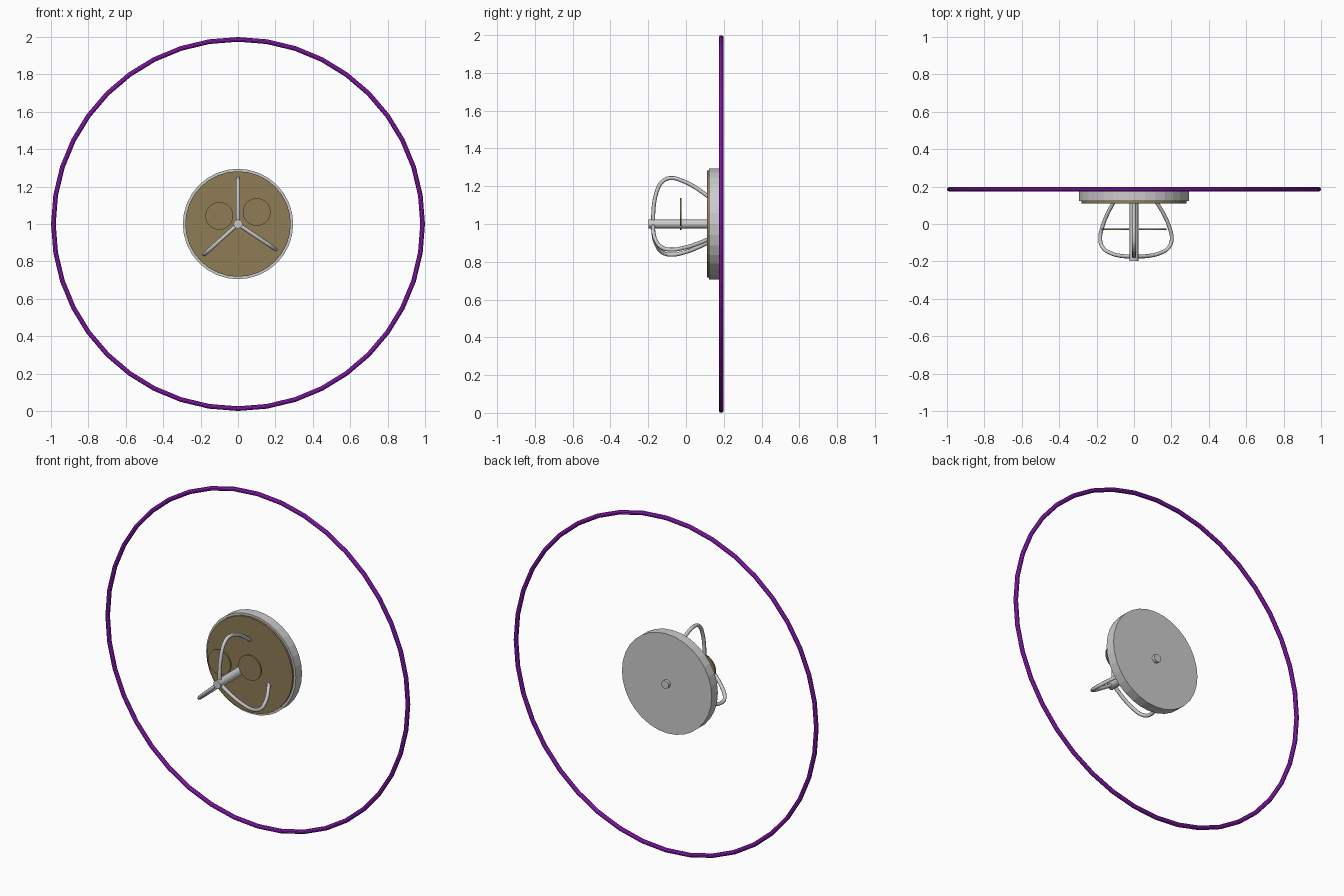
import bpy, math
from mathutils import Vector

if "Cube" in bpy.data.objects:
    bpy.data.objects.remove(bpy.data.objects["Cube"])


def material(name, rgb):
    m = bpy.data.materials.new(name)
    m.diffuse_color = (*rgb, 1)
    m.use_nodes = True
    m.node_tree.nodes["Principled BSDF"].inputs["Base Color"].default_value = m.diffuse_color
    return m


PURPLE = material("purple", (0.36, 0.015, 0.62))
BRONZE = material("bronze", (0.27, 0.20, 0.09))


def disc(name, radius, y0, y1, x=0.0, z=1.0, sides=32, mat=None):
    """Cylinder lying along y between y0 and y1."""
    bpy.ops.mesh.primitive_cylinder_add(
        vertices=sides, radius=radius, depth=y1 - y0,
        location=(x, (y0 + y1) / 2, z), rotation=(math.pi / 2, 0, 0))
    ob = bpy.context.object
    ob.name = name
    if mat:
        ob.data.materials.append(mat)
    bpy.ops.object.shade_smooth_by_angle(angle=math.radians(8))
    return ob


# large outer ring
bpy.ops.mesh.primitive_torus_add(
    major_segments=40, minor_segments=10, major_radius=0.987, minor_radius=0.0125,
    location=(0, 0.186, 1), rotation=(math.pi / 2, 0, 0))
ring = bpy.context.object
ring.name = "outer_ring"
ring.data.materials.append(PURPLE)

# round body, its face plate, and the axle running through both
disc("body_disc", 0.295, 0.122, 0.18)
disc("face_plate", 0.282, 0.11, 0.123, mat=BRONZE)
disc("axle", 0.024, -0.198, 0.198, sides=16)

# two thin floating discs
disc("small_disc_left", 0.074, -0.033, -0.024, x=-0.10, z=1.043, mat=BRONZE)
disc("small_disc_right", 0.074, -0.033, -0.024, x=0.10, z=1.064, mat=BRONZE)

# three bent wire arms: (distance from axis, y)
PROFILE = [(0.0, -0.174), (0.09, -0.171), (0.17, -0.155), (0.222, -0.128),
           (0.243, -0.085), (0.225, -0.01), (0.19, 0.055), (0.145, 0.118)]
for i, deg in enumerate((90, 222, -34)):
    a = math.radians(deg)
    curve = bpy.data.curves.new(f"wire_arm_{i + 1}", 'CURVE')
    curve.dimensions = '3D'
    curve.bevel_depth = 0.0105
    curve.bevel_resolution = 2
    curve.resolution_u = 4
    curve.use_fill_caps = True
    sp = curve.splines.new('BEZIER')
    sp.bezier_points.add(len(PROFILE) - 1)
    for bp, (r, y) in zip(sp.bezier_points, PROFILE):
        bp.co = Vector((r * math.cos(a), y, 1 + r * math.sin(a)))
        bp.handle_left_type = bp.handle_right_type = 'AUTO'
    bpy.context.collection.objects.link(bpy.data.objects.new(curve.name, curve))
